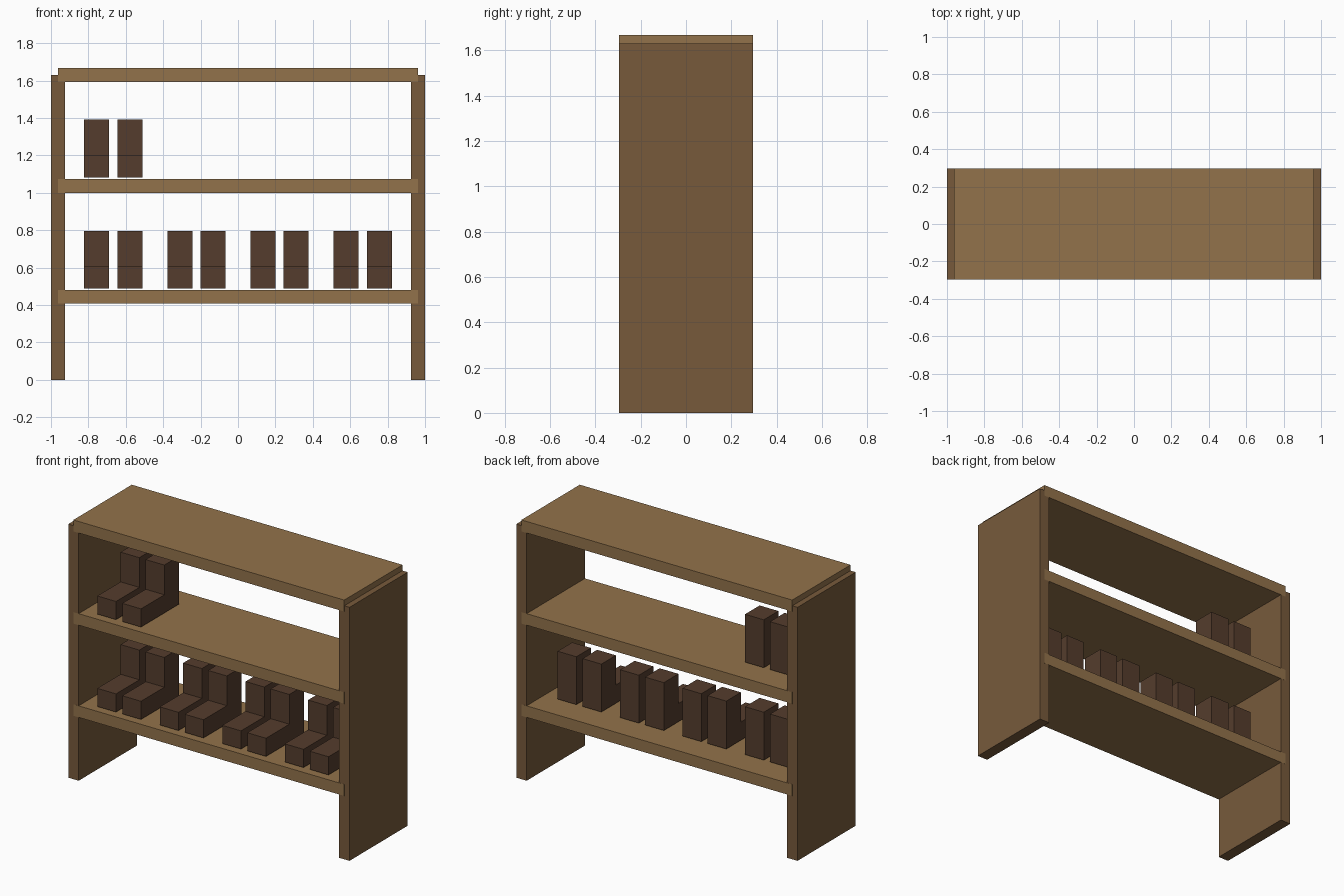
import bpy, bmesh

if "Cube" in bpy.data.objects:
    bpy.data.objects.remove(bpy.data.objects["Cube"])

U = 2 / 54  # module: the rack is 54 modules wide


def material(name, rgb):
    m = bpy.data.materials.new(name)
    m.diffuse_color = (*rgb, 1)
    m.use_nodes = True
    m.node_tree.nodes["Principled BSDF"].inputs["Base Color"].default_value = m.diffuse_color
    return m


SHELF = material("light_wood", (0.29, 0.17, 0.07))
SIDE = material("dark_wood", (0.185, 0.102, 0.044))
BOOT = material("boot_leather", (0.09, 0.046, 0.026))


def extrude_profile(name, profile, x0, x1, mat):
    """Extrude a (y, z) outline along x."""
    bm = bmesh.new()
    face = bm.faces.new([bm.verts.new((x0, y, z)) for y, z in profile])
    ext = bmesh.ops.extrude_face_region(bm, geom=[face])
    verts = [v for v in ext["geom"] if isinstance(v, bmesh.types.BMVert)]
    bmesh.ops.translate(bm, verts=verts, vec=(x1 - x0, 0, 0))
    bmesh.ops.recalc_face_normals(bm, faces=bm.faces)
    me = bpy.data.meshes.new(name)
    bm.to_mesh(me)
    bm.free()
    me.materials.append(mat)
    ob = bpy.data.objects.new(name, me)
    bpy.context.collection.objects.link(ob)


def board(name, x0, x1, depth, z0, z1, mat):
    h = depth / 2
    extrude_profile(name, [(-h, z0), (h, z0), (h, z1), (-h, z1)], x0, x1, mat)


# Side panels
for side, x in (("left", -26 * U), ("right", 26 * U)):
    board(f"{side}_panel", x - U, x + U, 16 * U - 0.001, 0, 44 * U, SIDE)

# Shelves, let into the panels
for name, z in (("lower_shelf", 12), ("middle_shelf", 28), ("top_shelf", 44)):
    board(name, -26 * U, 26 * U, 16 * U, (z - 1) * U, (z + 1) * U, SHELF)


# Boots: L-shaped side outline, in pairs
def boot_pair(name, x, z):
    outline = [(-0.255, 0), (0.13, 0), (0.13, 0.308), (-0.018, 0.308),
               (-0.018, 0.117), (-0.255, 0.117)]
    for side, s in (("left", -1), ("right", 1)):
        cx = x + s * 2.4 * U
        extrude_profile(f"{name}_{side}_boot", [(y, z + h) for y, h in outline],
                        cx - 1.8 * U, cx + 1.8 * U, BOOT)


for i in range(4):
    boot_pair(f"lower_{i + 1}", (-18 + 12 * i) * U, 0.489)
boot_pair("upper", -18 * U, 1.083)
